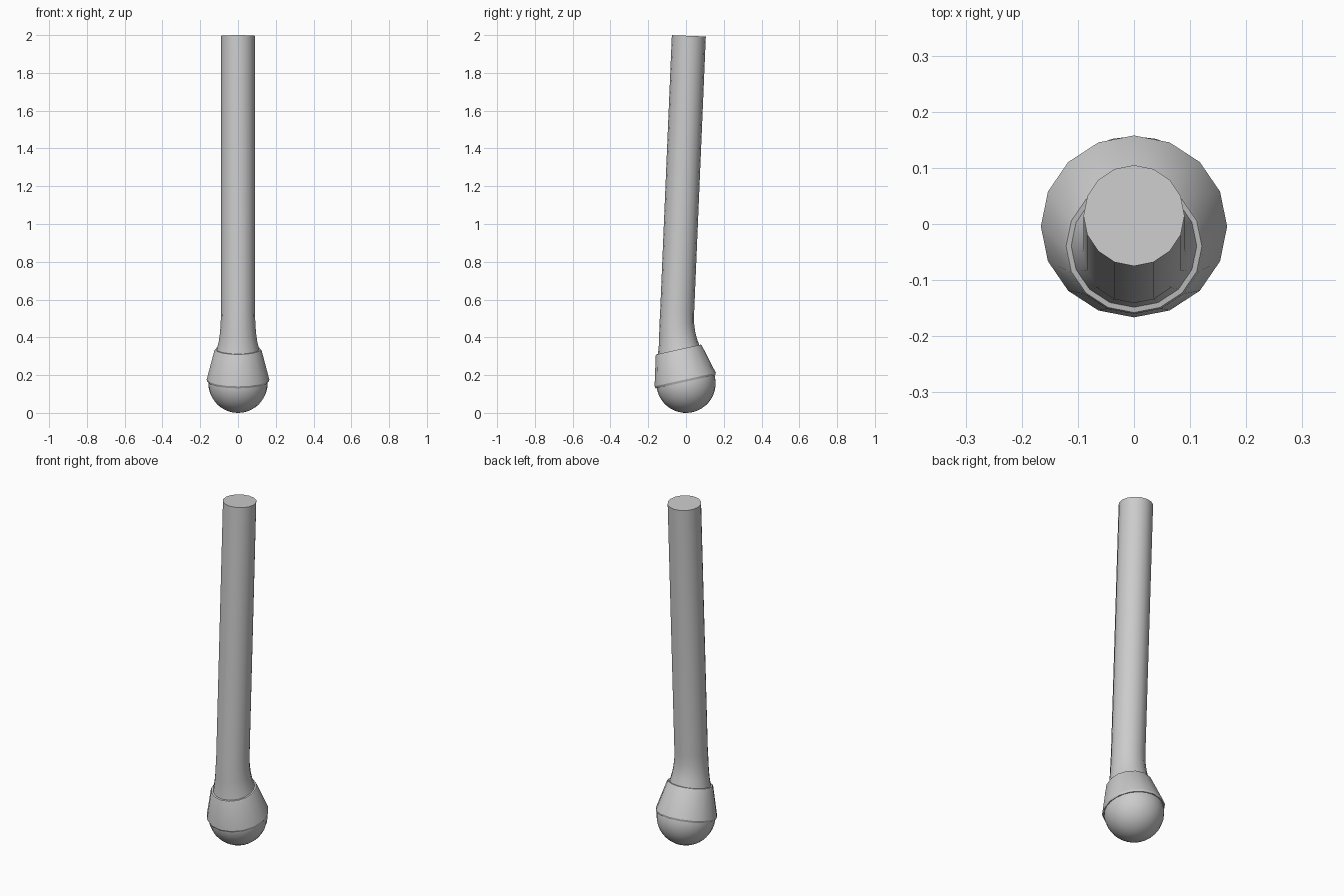
import bpy
import bmesh
from math import sin, cos, pi, radians
from mathutils import Matrix, Vector

cube = bpy.data.objects.get("Cube")
if cube:
    bpy.data.objects.remove(cube, do_unlink=True)

grey = bpy.data.materials.new("plain grey")
grey.use_nodes = True
colour = (0.6, 0.6, 0.6, 1)
grey.diffuse_color = colour
grey.node_tree.nodes["Principled BSDF"].inputs["Base Color"].default_value = colour

BALL_RADIUS = 0.157
HEAD_TILT = 12.5


def loft(name, rings, sides=16, caps=False):
    """Skin a stack of round sections given as (y, z, tilt about x, radius)."""
    bm = bmesh.new()
    loops = []
    for y, z, tilt, r in rings:
        place = Matrix.Translation((0, y, z)) @ Matrix.Rotation(radians(tilt), 4, "X")
        angles = [2 * pi * i / sides for i in range(sides)]
        loops.append([bm.verts.new(place @ Vector((r * cos(a), r * sin(a), 0)))
                      for a in angles])
    for low, high in zip(loops, loops[1:]):
        for i in range(sides):
            j = (i + 1) % sides
            bm.faces.new((low[i], low[j], high[j], high[i]))
    if caps:
        bm.faces.new(loops[0][::-1])
        bm.faces.new(loops[-1])
    bmesh.ops.remove_doubles(bm, verts=bm.verts, dist=0.0001)
    bmesh.ops.recalc_face_normals(bm, faces=bm.faces)
    mesh = bpy.data.meshes.new(name)
    bm.to_mesh(mesh)
    bm.free()
    mesh.materials.append(grey)
    obj = bpy.data.objects.new(name, mesh)
    bpy.context.collection.objects.link(obj)
    bpy.ops.object.select_all(action="DESELECT")
    obj.select_set(True)
    bpy.context.view_layer.objects.active = obj
    bpy.ops.object.shade_smooth_by_angle(angle=radians(30))
    return obj


def on_head(h, r):
    """Section at height h along the tilted axis through the ball centre."""
    t = radians(HEAD_TILT)
    return (-h * sin(t), BALL_RADIUS + h * cos(t), HEAD_TILT, r)


# Rounded tip, closed by a flat top hidden in the collar
steps = 10
tip = [on_head(-BALL_RADIUS * cos(a), BALL_RADIUS * sin(a))
       for a in (pi / 2 * i / steps for i in range(steps + 1))]
loft("ball_tip", tip + [on_head(0.02, 0.155), on_head(0.02, 0)], sides=24)

# Tapered collar with a narrow lip at each end
loft("collar", [on_head(h, r) for h, r in (
    (0.008, 0.15), (0.008, 0.162), (0.02, 0.166),
    (0.177, 0.125), (0.183, 0.121), (0.183, 0.1))])

# Shaft flaring into the collar, then running straight up
loft("shaft", [
    on_head(0.178, 0.113),
    (-0.044, 0.378, 11.5, 0.102),
    (-0.047, 0.42, 8, 0.096),
    (-0.049, 0.47, 3, 0.092),
    (-0.047, 0.53, -2.3, 0.09),
    (0.015, 1.996, -2.3, 0.09)], caps=True)
